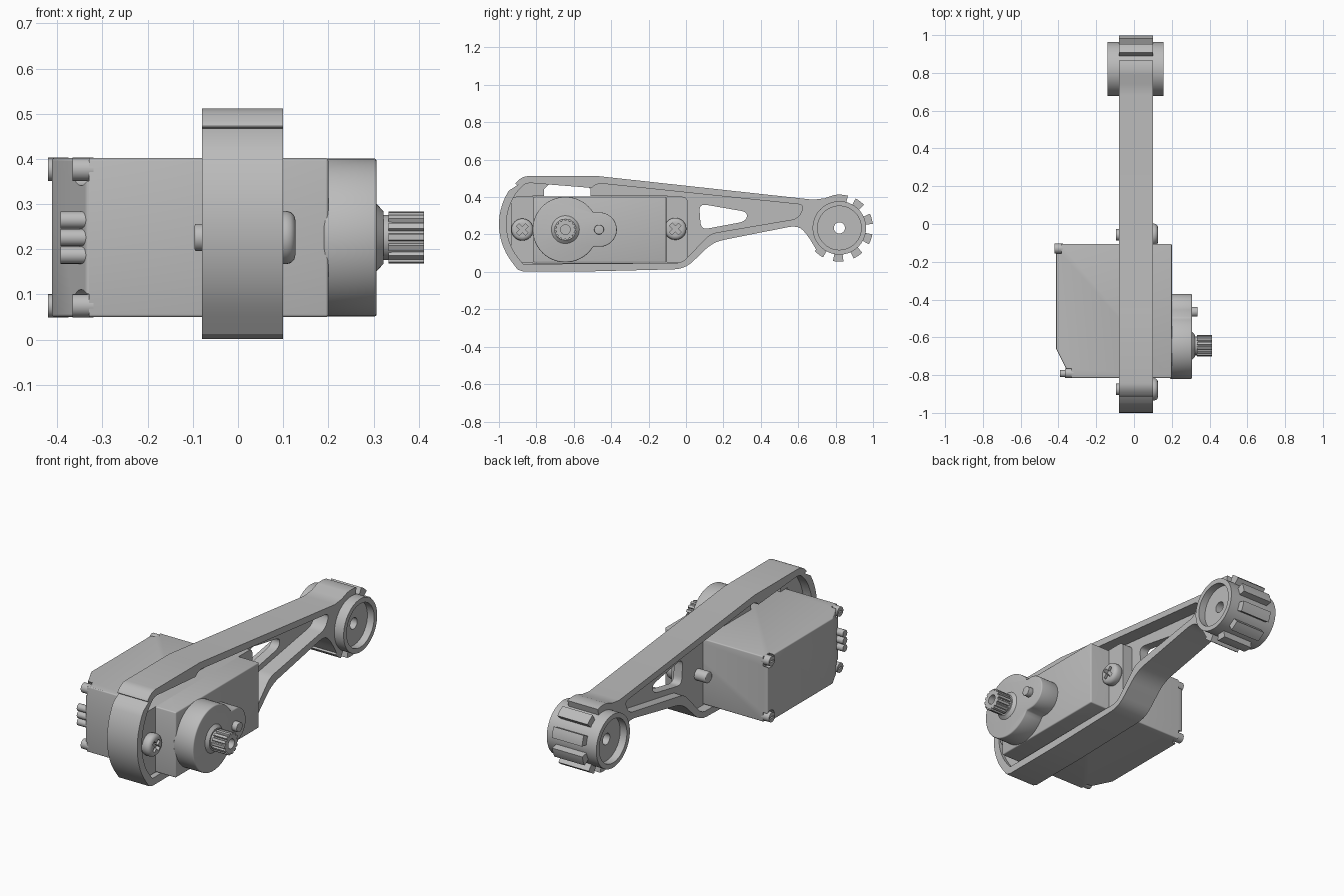
import bpy, bmesh
from math import cos, sin, pi, radians
from mathutils import Matrix

if "Cube" in bpy.data.objects:
    bpy.data.objects.remove(bpy.data.objects["Cube"])

grey = bpy.data.materials.new("plain grey")
grey.use_nodes = True
COLOUR = (0.5, 0.5, 0.5, 1)
grey.diffuse_color = COLOUR
grey.node_tree.nodes["Principled BSDF"].inputs["Base Color"].default_value = COLOUR

# maps profile (u, v, depth) to world (y, z, x)
SIDE = Matrix(((0, 0, 1, 0), (1, 0, 0, 0), (0, 1, 0, 0), (0, 0, 0, 1)))
TOP = Matrix.Identity(4)


def arc(u, v, r, a0=0, a1=360, n=48):
    full = abs(a1 - a0) == 360
    steps = n if full else n - 1
    return [(u + r * cos(radians(a0 + (a1 - a0) * i / steps)),
             v + r * sin(radians(a0 + (a1 - a0) * i / steps))) for i in range(n)]


def rect(u0, u1, v0, v1):
    return [(u0, v0), (u1, v0), (u1, v1), (u0, v1)]


def soften(points, r, n=5):
    """Round every corner of a closed outline."""
    out = []
    for i, p in enumerate(points):
        a, b = points[i - 1], points[(i + 1) % len(points)]
        ends = []
        for q in (a, b):
            d = ((q[0] - p[0]) ** 2 + (q[1] - p[1]) ** 2) ** 0.5
            t = min(r / d, 0.45)
            ends.append((p[0] + (q[0] - p[0]) * t, p[1] + (q[1] - p[1]) * t))
        for k in range(n + 1):
            t = k / n
            out.append(tuple((1 - t) ** 2 * ends[0][j] + 2 * t * (1 - t) * p[j]
                             + t * t * ends[1][j] for j in (0, 1)))
    return out


def apply_modifiers(ob):
    bpy.context.view_layer.update()
    mesh = bpy.data.meshes.new_from_object(ob.evaluated_get(bpy.context.evaluated_depsgraph_get()))
    ob.modifiers.clear()
    ob.data = mesh


def finish(ob):
    bpy.ops.object.select_all(action="DESELECT")
    ob.select_set(True)
    bpy.context.view_layer.objects.active = ob
    bpy.ops.object.shade_smooth_by_angle(angle=radians(32))


def prism(name, loops, d0, d1, frame=SIDE, bevel=0):
    """Extrude an outline with optional hole loops between two depths."""
    curve = bpy.data.curves.new(name, "CURVE")
    curve.dimensions, curve.fill_mode = "2D", "BOTH"
    curve.extrude = (d1 - d0) / 2
    for loop in loops:
        s = curve.splines.new("POLY")
        s.points.add(len(loop) - 1)
        for p, (u, v) in zip(s.points, loop):
            p.co = (u, v, 0, 1)
        s.use_cyclic_u = True
    temp = bpy.data.objects.new(name + "_outline", curve)
    bpy.context.collection.objects.link(temp)
    bpy.context.view_layer.update()
    mesh = bpy.data.meshes.new_from_object(temp.evaluated_get(bpy.context.evaluated_depsgraph_get()))
    bpy.data.objects.remove(temp)
    mesh.transform(frame @ Matrix.Translation((0, 0, (d0 + d1) / 2)))
    bm = bmesh.new()
    bm.from_mesh(mesh)
    bmesh.ops.remove_doubles(bm, verts=bm.verts, dist=1e-5)
    bmesh.ops.dissolve_limit(bm, angle_limit=0.01, verts=bm.verts, edges=bm.edges)
    bmesh.ops.recalc_face_normals(bm, faces=bm.faces)
    bm.to_mesh(mesh)
    bm.free()
    mesh.materials.clear()
    mesh.materials.append(grey)
    ob = bpy.data.objects.new(name, mesh)
    bpy.context.collection.objects.link(ob)
    if bevel:
        m = ob.modifiers.new("edge", "BEVEL")
        m.width, m.segments, m.limit_method, m.angle_limit = bevel, 3, "ANGLE", radians(40)
        apply_modifiers(ob)
    finish(ob)
    return ob


def cut(ob, cutter):
    m = ob.modifiers.new("cut", "BOOLEAN")
    m.operation, m.solver, m.object = "DIFFERENCE", "EXACT", cutter
    apply_modifiers(ob)
    bpy.data.objects.remove(cutter)
    finish(ob)


# arm: raised rim around a thin web
HY, HZ = 0.82, 0.235
outer = (soften([(-0.47, 0.512), (-0.87, 0.512), (-0.925, 0.465)], 0.03)[6:]
         + arc(-0.67, 0.255, 0.33, 142, 218, 16)[1:]
         + [(-0.9, 0.012), (-0.87, 0.002), (-0.5, 0.003)]
         + soften([(-0.5, 0.003), (-0.005, 0.015), (0.145, 0.16), (0.6, 0.25),
                   (0.655, 0.19), (0.71, 0.094)], 0.06)[6:-6]
         + [(0.71, 0.094)] + arc(HY, HZ, 0.13, 230, 75, 16)
         + arc(HY, HZ, 0.178, 75, 100, 6) + [(0.74, 0.393), (0.68, 0.386), (-0.42, 0.507), (-0.47, 0.512)])
inner = (soften([(-0.48, 0.475), (-0.86, 0.475), (-0.9, 0.43)], 0.03)[6:12]
         + arc(-0.67, 0.255, 0.29, 142, 218, 16)
         + [(-0.87, 0.042)]
         + soften([(-0.87, 0.042), (-0.02, 0.048), (0.13, 0.205), (0.6, 0.285),
                   (0.635, 0.358), (-0.48, 0.475)], 0.035)[6:])
prism("arm_rim", [outer, inner], -0.08, 0.10)
web = (arc(-0.67, 0.255, 0.31, 140, 220, 16) + [(-0.87, 0.022), (-0.02, 0.03), (0.14, 0.185),
       (0.62, 0.265), (0.65, 0.37), (-0.48, 0.495), (-0.87, 0.495)])
opening = [(-0.82, 0.048), (-0.1, 0.048), (-0.1, 0.405), (-0.51, 0.405), (-0.51, 0.44),
           (-0.54, 0.472), (-0.73, 0.472), (-0.76, 0.44), (-0.76, 0.405), (-0.82, 0.405)]
window = soften([(0.07, 0.365), (0.08, 0.225), (0.32, 0.27), (0.33, 0.32)], 0.04)
prism("arm_web", [web, opening, window], -0.03, 0.02)

# end hub with grip teeth
prism("hub_ring", [arc(HY, HZ, 0.143, n=64), arc(HY, HZ, 0.117, n=64)], -0.14, 0.155)
prism("hub_disc", [arc(HY, HZ, 0.12), arc(HY, HZ, 0.03, n=24)], -0.10, 0.115)
for i in range(6):
    a = 52 - 36 * i
    prism("grip_tooth", [arc(HY, HZ, 0.18, a - 9, a + 9, 6) + arc(HY, HZ, 0.138, a + 9, a - 9, 6)],
          -0.08, 0.10)

# motor case with chamfered cable corner
case = prism("motor_case", [[(0.20, -0.815), (0.20, -0.105), (-0.412, -0.105), (-0.412, -0.66),
                             (-0.335, -0.815)]], 0.05, 0.402, TOP, 0.006)
CORNERS = [(y, z, floor) for y, floor in ((-0.79, -0.33), (-0.13, -0.385)) for z in (0.075, 0.377)]
for y, z, floor in CORNERS:
    cut(case, prism("notch_cutter", [arc(y, z, 0.036, n=24)], -0.45, floor))
for y, z, floor in CORNERS:
    prism("case_screw", [arc(y, z, 0.026, n=20), rect(y - 0.016, y + 0.016, z - 0.004, z + 0.004)],
          floor - 0.036, floor + 0.01)
for k in (-1, 0, 1):
    prism("cable", [arc(-0.792, 0.226 + 0.039 * k, 0.019, n=20)], -0.393, -0.32)
prism("mounting_ears", [soften(rect(-0.935, 0.008, 0.05, 0.402), 0.03)], 0.02, 0.08)

# gearbox cover, stub pin and splined shaft
GY, GZ = -0.645, 0.226
cover = (arc(GY, GZ, 0.175, 33, 327, 56) + [(-0.49, 0.135)]
         + arc(-0.462, GZ, 0.092, -85, 85, 24) + [(-0.49, 0.317)])
prism("gearbox_cover", [cover], 0.19, 0.307, SIDE, 0.006)
prism("stub_pin", [arc(-0.465, GZ, 0.026, n=24)], 0.30, 0.336, SIDE, 0.003)


def cone(name, y, z, x0, x1, r0, r1):
    bm = bmesh.new()
    bmesh.ops.create_cone(bm, cap_ends=True, segments=40, radius1=r0, radius2=r1, depth=x1 - x0)
    mesh = bpy.data.meshes.new(name)
    bm.to_mesh(mesh)
    bm.free()
    mesh.transform(Matrix.Translation(((x0 + x1) / 2, y, z)) @ SIDE)
    mesh.materials.append(grey)
    ob = bpy.data.objects.new(name, mesh)
    bpy.context.collection.objects.link(ob)
    finish(ob)
    return ob


cone("shaft_collar", GY, GZ, 0.304, 0.322, 0.078, 0.058)
cone("shaft_neck", GY, GZ, 0.32, 0.34, 0.05, 0.05)
TEETH = 14
spline = []
for i in range(TEETH):
    for f, r in ((-0.3, 0.058), (0.2, 0.058), (0.35, 0.049), (0.6, 0.049)):
        t = 2 * pi * (i + f) / TEETH
        spline.append((GY + r * cos(t), GZ + r * sin(t)))
prism("splined_shaft", [spline, arc(GY, GZ, 0.026, n=24)], 0.333, 0.412)

# mounting screws with cross recess
for y, z in ((-0.875, 0.226), (-0.057, 0.23)):
    head = prism("mounting_screw_head", [arc(y, z, 0.059, n=32)], 0.07, 0.127, SIDE, 0.02)
    a, b = 0.01, 0.034
    cross = [(a, a), (a, b), (-a, b), (-a, a), (-b, a), (-b, -a), (-a, -a), (-a, -b),
             (a, -b), (a, -a), (b, -a), (b, a)]
    s = 0.5 ** 0.5
    cut(head, prism("cross_cutter", [[(y + s * (u - v), z + s * (u + v)) for u, v in cross]], 0.105, 0.2))
    prism("mounting_screw_shank", [arc(y, z, 0.03, n=24)], -0.096, 0.08, SIDE, 0.004)
